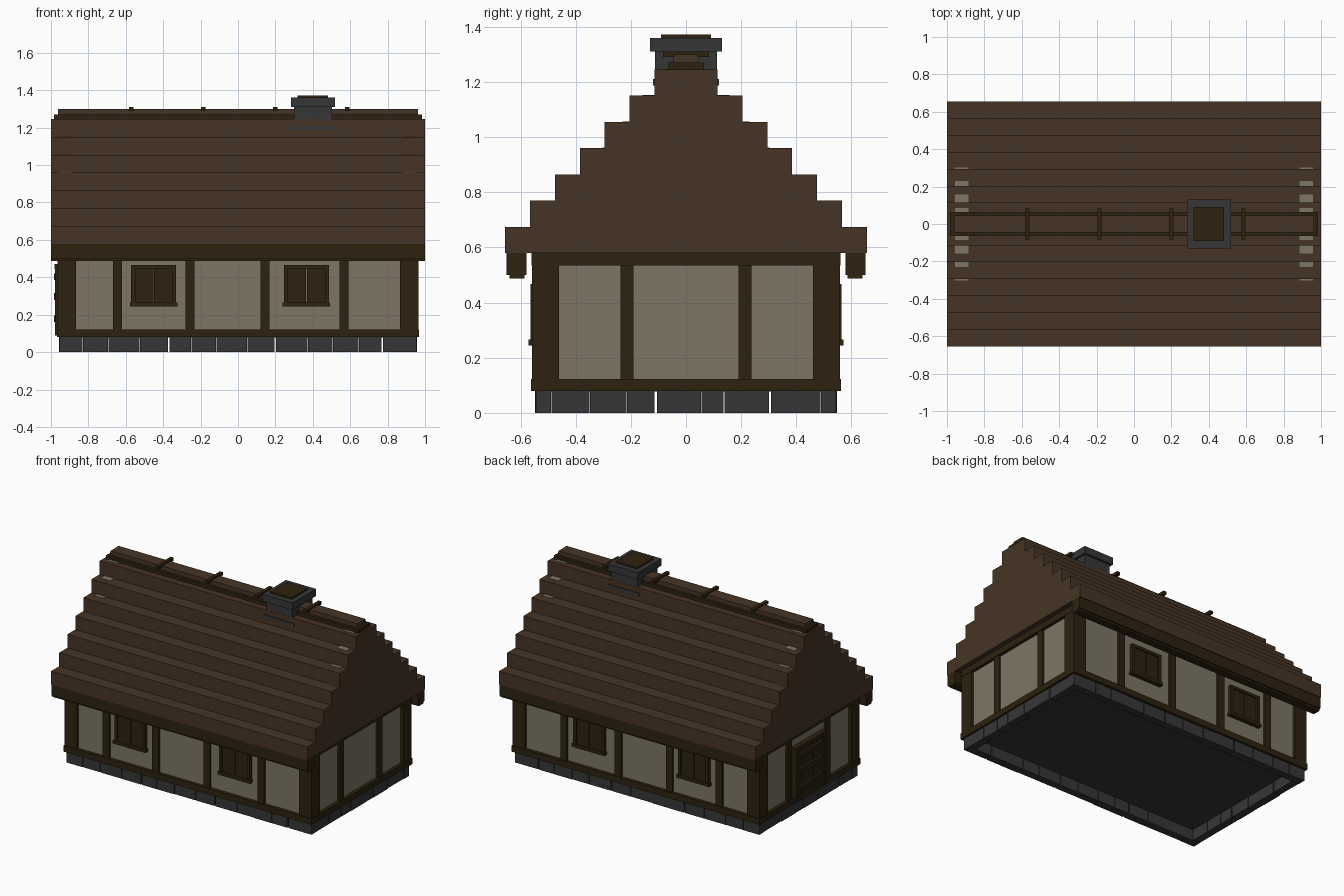
import bpy
import bmesh
import random
from mathutils import Matrix, Vector

random.seed(4)
if "Cube" in bpy.data.objects:
    bpy.data.objects.remove(bpy.data.objects["Cube"], do_unlink=True)


def material(name, rgb):
    m = bpy.data.materials.new(name)
    m.use_nodes = True
    colour = (*rgb, 1.0)
    m.diffuse_color = colour
    m.node_tree.nodes["Principled BSDF"].inputs["Base Color"].default_value = colour
    return m


ROOF = material("roof_brown", (0.062, 0.034, 0.019))
BEAM = material("dark_timber", (0.027, 0.016, 0.005))
PLASTER = material("plaster", (0.2, 0.18, 0.127))
STONE = material("grey_stone", (0.037, 0.037, 0.039))


def boxes(name, mat, spans):
    """One object made of boxes, each span being (x0, x1, y0, y1, z0, z1)."""
    bm = bmesh.new()
    for x0, x1, y0, y1, z0, z1 in spans:
        centre = Vector((x0 + x1, y0 + y1, z0 + z1)) / 2
        size = Vector((abs(x1 - x0), abs(y1 - y0), abs(z1 - z0)))
        bmesh.ops.create_cube(bm, size=1, matrix=Matrix.Translation(centre) @ Matrix.Diagonal(size).to_4x4())
    mesh = bpy.data.meshes.new(name)
    bm.to_mesh(mesh)
    bm.free()
    mesh.materials.append(mat)
    obj = bpy.data.objects.new(name, mesh)
    bpy.context.collection.objects.link(obj)
    return obj


def mirror_x(spans):
    return spans + [(-b, -a, *rest) for a, b, *rest in spans]


def mirror_y(spans):
    return spans + [(a, b, -d, -c, *rest) for a, b, c, d, *rest in spans]


def joints(start, end, gaps):
    """Split a run into stones of uneven length, with open joints at the gaps."""
    stones, a = [], start
    for stop in gaps + [end]:
        n = max(1, round((stop - a) / 0.13))
        step = (stop - a) / n
        cuts = [a] + [a + step * (i + random.uniform(-0.25, 0.25)) for i in range(1, n)] + [stop]
        stones += [(p, q - 0.003) for p, q in zip(cuts, cuts[1:])]
        stones[-1] = (stones[-1][0], stop - 0.004 if stop != end else end)
        a = stop + 0.004
    return stones


# Foundation stones and floor
ring = []
for a, b in joints(-0.955, 0.955, [-0.37, 0.2, 0.77]):
    ring += mirror_y([(a, b, -0.548 + random.uniform(0, 0.006), -0.49, 0, 0.08)])
for a, b in joints(-0.488, 0.488, [-0.11, 0.305]):
    ring += mirror_x([(0.9, 0.957 - random.uniform(0, 0.006), a, b, 0, 0.08)])
boxes("foundation_stones", STONE, ring)
boxes("floor", STONE, [(-0.95, 0.95, -0.54, 0.54, 0.078, 0.09)])

# Plaster walls
boxes("walls", PLASTER, [(-0.945, 0.945, -0.54, 0.54, 0.09, 0.57)])

# Sill beams, top beams and posts
boxes("sill_beam", BEAM, [(-0.968, 0.968, -0.563, 0.563, 0.08, 0.122)])
boxes("top_beam", BEAM, [(-0.966, 0.966, -0.56, 0.56, 0.535, 0.579)])
boxes("corner_posts", BEAM, mirror_y(mirror_x([(0.866, 0.964, 0.46, 0.558, 0.12, 0.54)])))
boxes("long_wall_posts", BEAM, mirror_y(
    [(x - 0.025, x + 0.025, 0.5, 0.556, 0.12, 0.54) for x in (-0.644, -0.257, 0.144, 0.567)]))
boxes("end_wall_posts", BEAM, mirror_x(mirror_y([(0.9, 0.96, 0.191, 0.238, 0.12, 0.54)])))

# Shuttered windows on both long walls
for name, x in (("first", -0.451), ("second", 0.366)):
    frame = [(x - 0.12, x - 0.098, 0.5, 0.564, 0.25, 0.467),
             (x + 0.098, x + 0.12, 0.5, 0.564, 0.25, 0.467),
             (x - 0.12, x + 0.12, 0.5, 0.564, 0.447, 0.467),
             (x - 0.127, x + 0.127, 0.5, 0.571, 0.245, 0.266)]
    shutters = [(x - 0.099, x - 0.002, 0.5, 0.554, 0.26, 0.45),
                (x + 0.002, x + 0.099, 0.5, 0.554, 0.26, 0.45)]
    boxes(name + "_window_frames", BEAM, mirror_y(frame))
    boxes(name + "_window_shutters", BEAM, mirror_y(shutters))

# Plank door on the -x end
boxes("door_frame", BEAM, mirror_y([(-0.978, -0.9, 0.145, 0.172, 0.09, 0.47)])
      + [(-0.98, -0.9, -0.172, 0.172, 0.445, 0.472)])
planks = 5
width = 0.29 / planks
boxes("door_planks", BEAM, [
    (-0.966 - 0.004 * (i % 2), -0.9, -0.145 + i * width, -0.148 + (i + 1) * width, 0.1, 0.446)
    for i in range(planks)])
boxes("door_braces", BEAM, [(-0.984, -0.95, -0.135, 0.135, z, z + 0.035) for z in (0.16, 0.28, 0.385)])

# Stepped roof courses
COURSES, RISE, TREAD, EAVE = 7, 0.0952, 0.0903, 0.579
roof = []
for i in range(COURSES):
    half = 0.656 - i * TREAD
    roof.append((-1, 1, -half, half, EAVE + i * RISE, EAVE + (i + 1) * RISE))
boxes("roof_courses", ROOF, roof)

# Gable wall edges showing through the upper treads
boxes("gable_edges", PLASTER, mirror_x([
    (0.885, 0.957, -half, half, 0.9, EAVE + course * RISE + 0.002)
    for course, half in ((4, 0.302), (5, 0.231), (6, 0.158), (7, 0.085))]))

# Eave beams under the roof edge
boxes("eave_beams", BEAM, mirror_y([(-1, 1, 0.579, 0.651, 0.5, 0.579),
                                    (-1, 1, 0.586, 0.64, 0.487, 0.5)]))

# Ridge boards and straps
boxes("ridge_base", BEAM, [(-0.985, 0.985, -0.065, 0.065, 1.245, 1.27)])
boxes("ridge_cap", ROOF, [(-0.963, 0.963, -0.045, 0.045, 1.27, 1.3)])
boxes("ridge_straps", BEAM, [(x - 0.012, x + 0.012, -0.083, 0.083, 1.29, 1.311)
                             for x in (-0.572, -0.187, 0.198, 0.583)])

# Chimney
boxes("chimney_shaft", STONE, [(0.3, 0.502, -0.113, 0.113, 1.1, 1.32)])
boxes("chimney_flashing", STONE, [(0.286, 0.52, -0.12, 0.12, 1.187, 1.21)])
boxes("chimney_cap", STONE, [(0.283, 0.518, -0.131, 0.131, 1.31, 1.36)])
boxes("chimney_opening", BEAM, [(0.318, 0.482, -0.091, 0.091, 1.35, 1.372)])
